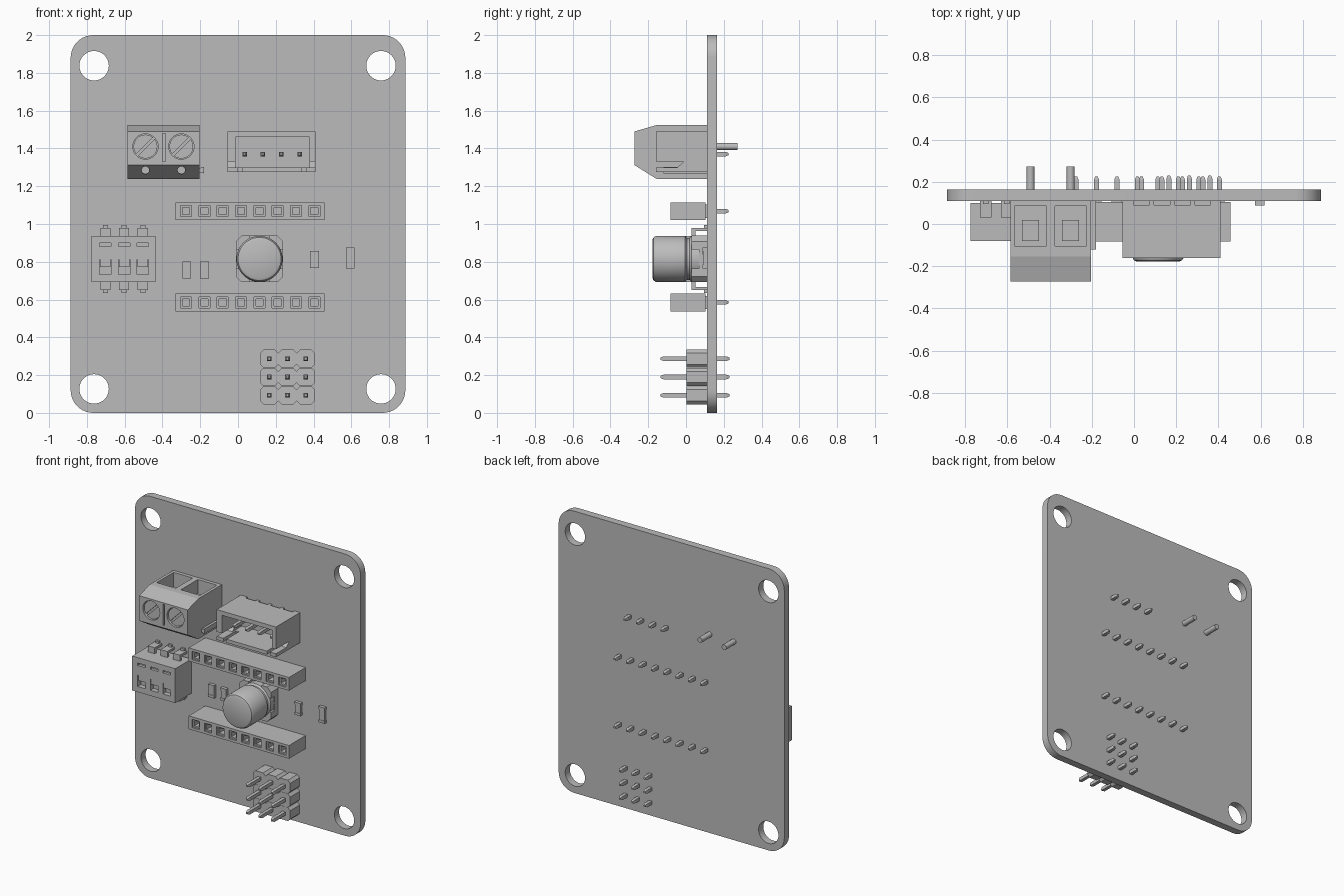
import bpy, bmesh, math
from mathutils import Matrix

cube = bpy.data.objects.get("Cube")
if cube:
    bpy.data.objects.remove(cube, do_unlink=True)

grey = bpy.data.materials.new("plain grey")
grey.use_nodes = True
grey.diffuse_color = (0.5, 0.5, 0.5, 1)
grey.node_tree.nodes["Principled BSDF"].inputs["Base Color"].default_value = (0.5, 0.5, 0.5, 1)

FRONT, BACK = 0.11, 0.163   # faces of the circuit board


def finish(name, bm):
    bmesh.ops.recalc_face_normals(bm, faces=bm.faces)
    mesh = bpy.data.meshes.new(name)
    bm.to_mesh(mesh)
    bm.free()
    mesh.materials.append(grey)
    obj = bpy.data.objects.new(name, mesh)
    bpy.context.collection.objects.link(obj)
    return obj


def box(name, x0, x1, y0, y1, z0, z1):
    bm = bmesh.new()
    bmesh.ops.create_cube(bm, size=1)
    for v in bm.verts:
        v.co = (x1 if v.co.x > 0 else x0, y1 if v.co.y > 0 else y0, z1 if v.co.z > 0 else z0)
    return finish(name, bm)


def block(name, x, z, w, h, y0, y1):
    return box(name, x - w / 2, x + w / 2, y0, y1, z - h / 2, z + h / 2)


def prism(name, pts, a, b, axis="y"):
    """Extrude a profile of (x, z) along y, or of (y, z) along x."""
    bm = bmesh.new()
    place = (lambda p, d: (p[0], d, p[1])) if axis == "y" else (lambda p, d: (d, p[0], p[1]))
    r0 = [bm.verts.new(place(p, a)) for p in pts]
    r1 = [bm.verts.new(place(p, b)) for p in pts]
    bm.faces.new(r0)
    bm.faces.new(r1)
    n = len(pts)
    for i in range(n):
        bm.faces.new((r0[i], r0[(i + 1) % n], r1[(i + 1) % n], r1[i]))
    return finish(name, bm)


def rounded(cx, cz, w, h, r, steps):
    """Rectangle outline with round (or, with one step, cut) corners."""
    pts = []
    for k, (sx, sz) in enumerate([(1, 1), (-1, 1), (-1, -1), (1, -1)]):
        for i in range(steps + 1):
            a = (k + i / steps) * math.pi / 2
            pts.append((cx + sx * (w / 2 - r) + r * math.cos(a),
                        cz + sz * (h / 2 - r) + r * math.sin(a)))
    return pts


def smooth(obj):
    bpy.ops.object.select_all(action="DESELECT")
    obj.select_set(True)
    bpy.context.view_layer.objects.active = obj
    bpy.ops.object.shade_smooth_by_angle(angle=math.radians(35))


def lathe(name, x, z, profile, n=40):
    """Turn a profile of (radius, y) around an axis along y."""
    bm = bmesh.new()
    rings = []
    for r, y in profile:
        rings.append([bm.verts.new((x + r * math.cos(2 * math.pi * i / n), y,
                                    z + r * math.sin(2 * math.pi * i / n))) for i in range(n)])
    for a, b in zip(rings, rings[1:]):
        for i in range(n):
            bm.faces.new((a[i], a[(i + 1) % n], b[(i + 1) % n], b[i]))
    bm.faces.new(rings[0])
    bm.faces.new(rings[-1])
    return finish(name, bm)


def cyl(name, x, z, r, y0, y1, n=32):
    return lathe(name, x, z, [(r, y0), (r, y1)], n)


def cut(obj, cutters):
    bpy.context.view_layer.objects.active = obj
    for c in cutters:
        c.hide_render = True
        m = obj.modifiers.new("cut", "BOOLEAN")
        m.operation, m.solver, m.object = "DIFFERENCE", "EXACT", c
        bpy.ops.object.modifier_apply(modifier=m.name)
        bpy.data.objects.remove(c, do_unlink=True)


def pin(name, x, z, y0, y1, w=0.024, taper=0.015):
    """Square pin with both ends tapered."""
    bm = bmesh.new()
    rings = []
    for y, s in ((y0, 0.5), (y0 + taper, 1), (y1 - taper, 1), (y1, 0.5)):
        h = s * w / 2
        rings.append([bm.verts.new((x + i * h, y, z + k * h))
                      for i, k in ((-1, -1), (1, -1), (1, 1), (-1, 1))])
    for a, b in zip(rings, rings[1:]):
        for i in range(4):
            bm.faces.new((a[i], a[(i + 1) % 4], b[(i + 1) % 4], b[i]))
    bm.faces.new(rings[0])
    bm.faces.new(rings[-1])
    return finish(name, bm)


# Circuit board with four mounting holes
board = prism("circuit_board", rounded(0, 1, 1.772, 2, 0.12, 10), FRONT, BACK)
cut(board, [cyl("hole", x, z, 0.078, 0, 0.3, 40) for x in (-0.762, 0.757) for z in (0.127, 1.838)])
smooth(board)

# Screw terminal block: sloped housing, wire entries on top, screws in front
terminal = prism("terminal_block", [(FRONT, 1.238), (-0.155, 1.238), (-0.273, 1.312),
                                    (-0.273, 1.49), (-0.155, 1.524), (FRONT, 1.524)],
                 -0.585, -0.204, "x")
cutters = [block("groove", -0.392, 1.405, 0.014, 0.15, -0.3, -0.255)]
for x in (-0.49, -0.3):
    cutters += [cyl("recess", x, 1.41, 0.067, -0.3, -0.245),
                cyl("probe_hole", x, 1.285, 0.02, -0.3, -0.17, 16),
                box("entry", x - 0.075, x + 0.075, -0.105, 0.085, 1.38, 1.6)]
cut(terminal, cutters)
for x in (-0.49, -0.3):
    screw = cyl("terminal_screw", x, 1.41, 0.063, -0.262, -0.24)
    slot = block("slot", 0, 0, 0.2, 0.014, -0.3, -0.25)
    slot.data.transform(Matrix.Translation((x, 0, 1.41)) @ Matrix.Rotation(-math.pi / 4, 4, "Y"))
    cut(screw, [slot])
    prism("wire_clamp", [(x - 0.04, 1.375), (x + 0.04, 1.375), (x + 0.04, 1.46), (x - 0.04, 1.46)],
          -0.08, 0.02)
    smooth(cyl("terminal_pin", x, 1.41, 0.019, 0.1, 0.273, 16))
prism("terminal_rail", [(-0.21, 1.275), (-0.18, 1.268), (-0.18, 1.302), (-0.21, 1.295)], -0.12, FRONT)

# Shrouded four-pin connector
shroud = box("connector_shroud", -0.055, 0.41, -0.16, FRONT, 1.275, 1.49)
cutters = [box("cavity", -0.013, 0.378, -0.3, 0.06, 1.3, 1.46),
           prism("side_slot", [(-0.3, 1.3), (-0.045, 1.3), (-0.01, 1.332), (-0.3, 1.332)], -0.2, 0.6, "x")]
for x in (0.01, 0.35):
    cutters.append(box("bottom_slot", x - 0.012, x + 0.012, -0.3, -0.02, 1.2, 1.31))
for i in range(4):
    cutters.append(block("top_notch", 0.035 + 0.097 * i, 1.49, 0.075, 0.05, 0.09, 0.2))
cut(shroud, cutters)
for i in range(4):
    pin("connector_pin", 0.035 + 0.097 * i, 1.37, -0.1, 0.225)

# Two eight-way socket strips
for z in (1.068, 0.585):
    strip = block("socket_strip", 0.064, z, 0.788, 0.094, -0.082, 0.104)
    xs = [-0.275 + 0.097 * i for i in range(8)]
    cutters = []
    for x in xs:
        cutters += [block("mouth", x, z, 0.058, 0.058, -0.1, -0.07),
                    block("shaft", x, z, 0.038, 0.038, -0.1, 0.03)]
    cut(strip, cutters)
    for x in xs:
        block("strip_foot", x, z, 0.05, 0.07, 0.1, FRONT)
        pin("strip_pin", x, z, 0.05, 0.225)

# Three by three pin header
for i in range(3):
    for k in range(3):
        x, z = 0.165 + 0.097 * i, 0.093 + 0.097 * k
        prism("header_block", rounded(x, z, 0.097, 0.096, 0.018, 1), 0.003, FRONT)
        pin("header_pin", x, z, -0.135, 0.23)

# Three-way slide switch
switch = block("switch_body", -0.606, 0.815, 0.338, 0.244, -0.08, 0.1)
cutters = []
for x in (-0.702, -0.603, -0.504):
    cutters += [block("window", x, 0.772, 0.06, 0.08, -0.2, -0.045),
                block("mark", x, 0.89, 0.06, 0.018, -0.2, -0.06)]
cut(switch, cutters)
for x in (-0.702, -0.603, -0.504):
    block("switch_slider", x, 0.792, 0.056, 0.038, -0.075, -0.04)
    for s in (1, -1):
        zc = 0.815 + s * 0.14
        block("switch_lead", x, zc, 0.054, 0.05, 0.03, 0.05)
        block("switch_leg", x, 0.815 + s * 0.157, 0.054, 0.016, 0.03, FRONT)
        block("switch_foot", x, 0.815 + s * 0.166, 0.026, 0.03, 0.095, FRONT)

# Can capacitor on a square base with corner posts
can = lathe("capacitor_can", 0.114, 0.815,
            [(0.1, -0.178), (0.114, -0.172), (0.122, -0.158), (0.122, -0.005),
             (0.111, 0.005), (0.111, 0.018), (0.122, 0.03), (0.122, 0.08)], 48)
smooth(can)
base = prism("capacitor_base", rounded(0.114, 0.815, 0.25, 0.246, 0.03, 1), 0.028, FRONT)
cut(base, [cyl("seat", 0.114, 0.815, 0.118, -0.1, 0.07),
           block("gap_across", 0.114, 0.815, 0.4, 0.1, -0.1, 0.07),
           block("gap_up", 0.114, 0.815, 0.1, 0.4, -0.1, 0.07)])

# Small chip parts with raised end caps
for x, z, h in ((-0.272, 0.757, 0.09), (-0.177, 0.757, 0.09), (0.405, 0.812, 0.09), (0.595, 0.82, 0.112)):
    block("chip_part", x, z, 0.042, h - 0.01, 0.09, FRONT)
    for s in (1, -1):
        block("chip_cap", x, z + s * (h / 2 - 0.009), 0.046, 0.018, 0.087, FRONT)
